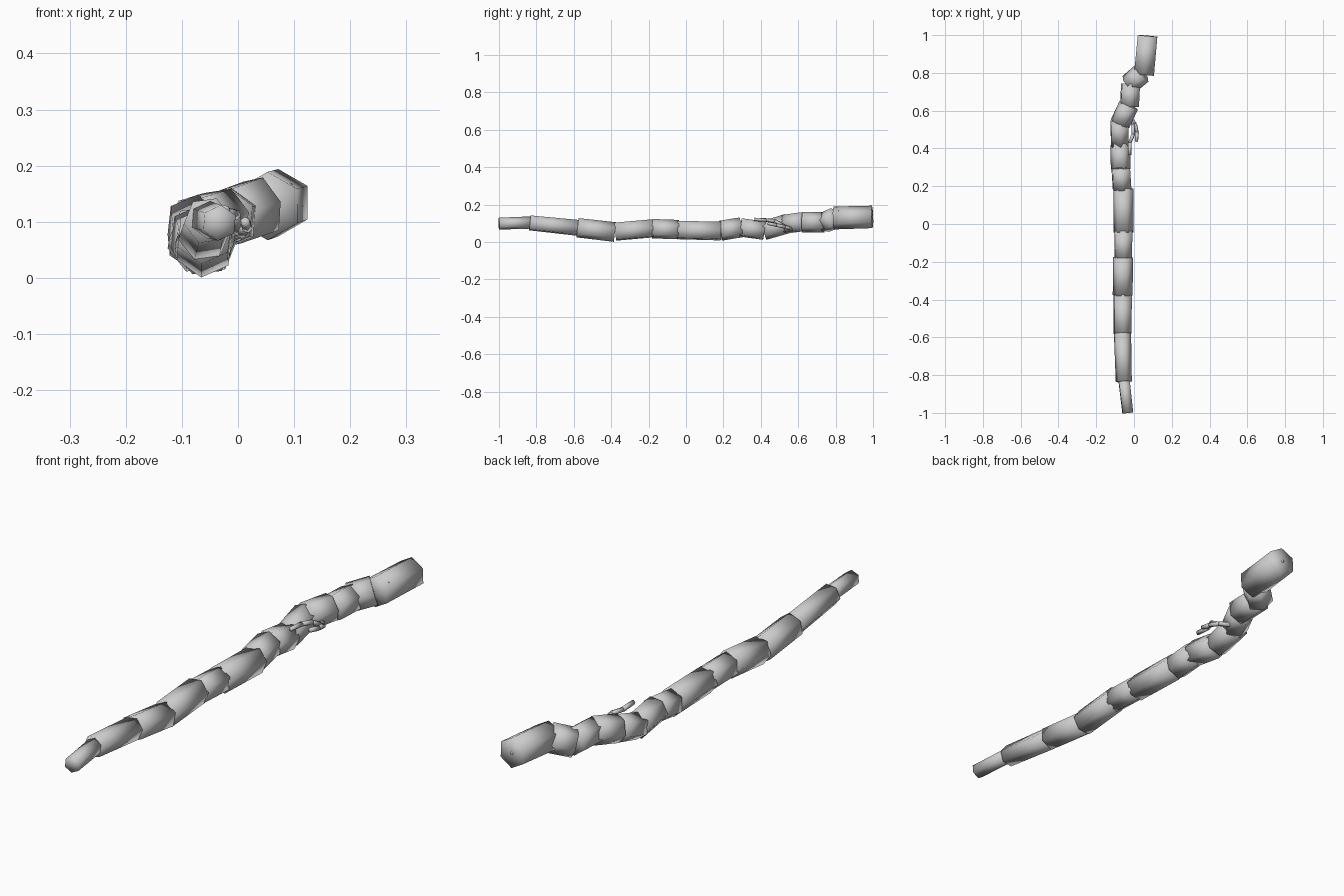
import bpy, bmesh, math
from mathutils import Vector

if "Cube" in bpy.data.objects:
    bpy.data.objects.remove(bpy.data.objects["Cube"])

bark = bpy.data.materials.new("light grey bark")
bark.diffuse_color = (0.6, 0.6, 0.6, 1)
bark.use_nodes = True
bark.node_tree.nodes["Principled BSDF"].inputs["Base Color"].default_value = bark.diffuse_color


def rod(name, a, b, r1, r2, roll=0.0, sides=6):
    """Capped, softly shaded prism from a to b; roll 0 puts a corner straight up."""
    a, b = Vector(a), Vector(b)
    axis = (b - a).normalized()
    side = axis.cross(Vector((0, 0, 1))).normalized()
    up = side.cross(axis)
    bm = bmesh.new()
    rings = []
    for centre, r in ((a, r1), (b, r2)):
        ring = []
        for i in range(sides):
            t = math.radians(roll) + math.tau * i / sides
            ring.append(bm.verts.new(centre + r * (math.cos(t) * up + math.sin(t) * side)))
        rings.append(ring)
    for i in range(sides):
        j = (i + 1) % sides
        bm.faces.new((rings[0][i], rings[0][j], rings[1][j], rings[1][i]))
    # caps fan out from a centre point so they shade as rounded ends
    for centre, ring in zip((a, b), rings):
        tip = bm.verts.new(centre)
        for i in range(sides):
            bm.faces.new((tip, ring[i], ring[(i + 1) % sides]))
    bmesh.ops.recalc_face_normals(bm, faces=bm.faces)
    for f in bm.faces:
        f.smooth = True
    mesh = bpy.data.meshes.new(name)
    bm.to_mesh(mesh)
    bm.free()
    mesh.materials.append(bark)
    obj = bpy.data.objects.new(name, mesh)
    bpy.context.collection.objects.link(obj)
    return obj


# Stick sections: start, end, radii, roll
sections = [
    ((-.033, -1.0, .098), (-.053, -.825, .104), .032, .033, 5),
    ((-.054, -.835, .102), (-.061, -.575, .075), .043, .046, 22),
    ((-.060, -.58, .076), (-.060, -.380, .053), .052, .053, 6),
    ((-.060, -.378, .055), (-.058, -.176, .073), .053, .053, 24),
    ((-.057, -.181, .071), (-.056, -.038, .066), .052, .052, 5),
    ((-.056, -.046, .064), (-.056, .187, .058), .053, .054, 22),
    ((-.063, .184, .060), (-.070, .295, .078), .054, .054, 6),
    ((-.070, .291, .078), (-.073, .419, .060), .053, .053, 22),
    ((-.075, .415, .060), (-.077, .541, .098), .051, .053, 6),
    ((-.074, .531, .095), (-.028, .629, .109), .054, .054, 22),
    ((-.024, .621, .106), (-.018, .741, .106), .055, .055, 6),
    ((-.026, .740, .104), (.041, .797, .128), .056, .057, 22),
]
for i, (a, b, r1, r2, roll) in enumerate(sections):
    rod(f"stick_section_{i + 1}", a, b, r1, r2, roll)

# Thick handle end with two small knots
rod("thick_end", (.053, .790, .128), (.072, .996, .134), .061, .060)
rod("side_knot", (.088, .815, .160), (.097, .813, .165), .007, .005)
rod("end_knot", (.070, .990, .134), (.0705, 1.0, .134), .006, .005)

# Forked twig growing from the side
twigs = {
    "twig_upper": [(-.025, .57, .070), (-.004, .525, .084), (-.004, .475, .113),
                   (-.022, .43, .117), (-.023, .365, .121)],
    "twig_lower": [(-.020, .56, .072), (.006, .53, .080), (.016, .485, .090), (.013, .437, .100)],
}
for name, path in twigs.items():
    for i, (a, b) in enumerate(zip(path, path[1:])):
        rod(f"{name}_{i + 1}", a, b, .010, .009, 15)
